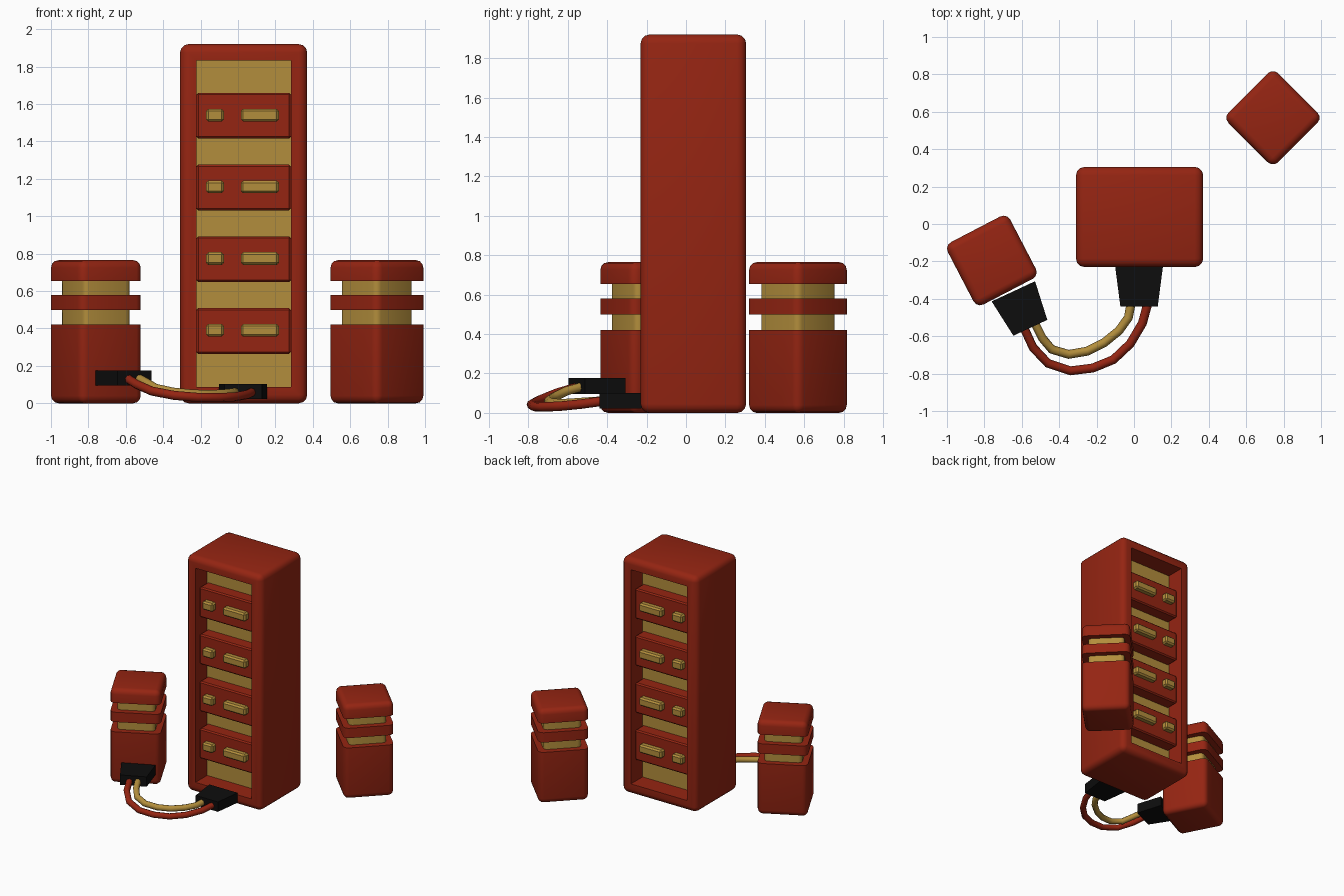
import bpy, bmesh, math
from mathutils import Matrix, Vector

cube = bpy.data.objects.get("Cube")
if cube:
    bpy.data.objects.remove(cube)


def material(name, rgb):
    m = bpy.data.materials.new(name)
    m.use_nodes = True
    m.diffuse_color = (*rgb, 1)
    m.node_tree.nodes["Principled BSDF"].inputs["Base Color"].default_value = (*rgb, 1)
    return m


RED = material("brick red", (0.30, 0.018, 0.006))
GOLD = material("dull gold", (0.45, 0.27, 0.045))
BLACK = material("plug black", (0.004, 0.004, 0.004))


def finish(bm, name, mats, matrix=Matrix(), smooth=True):
    bmesh.ops.remove_doubles(bm, verts=bm.verts, dist=0.0001)
    bmesh.ops.recalc_face_normals(bm, faces=bm.faces)
    mesh = bpy.data.meshes.new(name)
    bm.to_mesh(mesh)
    bm.free()
    for m in mats:
        mesh.materials.append(m)
    ob = bpy.data.objects.new(name, mesh)
    ob.matrix_world = matrix
    bpy.context.collection.objects.link(ob)
    if smooth:
        bpy.ops.object.select_all(action='DESELECT')
        ob.select_set(True)
        bpy.context.view_layer.objects.active = ob
        bpy.ops.object.shade_smooth_by_angle(angle=math.radians(40))
    return ob


STEPS = 3


def loft(levels, to_point, gold_span):
    """Skin rounded rectangles given as (level, half width, half height, radius)."""
    bm = bmesh.new()
    rings = []
    for w, hu, hv, r in levels:
        ring = []
        for k, (su, sv) in enumerate(((1, 1), (-1, 1), (-1, -1), (1, -1))):
            for i in range(STEPS + 1):
                a = math.pi / 2 * (k + i / STEPS)
                ring.append(bm.verts.new(to_point(su * (hu - r) + r * math.cos(a),
                                                  sv * (hv - r) + r * math.sin(a), w)))
        rings.append(ring)
    n = len(rings[0])
    for j, (a, b) in enumerate(zip(rings, rings[1:])):
        for i in range(n):
            f = bm.faces.new((a[i], a[(i + 1) % n], b[(i + 1) % n], b[i]))
            f.material_index = int(gold_span(j))
    for j, ring in ((-1, rings[0]), (len(rings), rings[-1])):
        bm.faces.new(ring).material_index = int(gold_span(j))
    return bm


def round_edge(start, direction, hu, hv, b):
    """Levels of a rounded end, from the flat end towards the full section."""
    out = []
    for i in range(STEPS + 1):
        t = math.pi / 2 * i / STEPS
        inset = b * (1 - math.sin(t))
        out.append((start + direction * b * (1 - math.cos(t)), hu - inset, hv - inset,
                    b * math.sin(t)))
    return out


def box(name, size, loc, mat, bevel):
    bm = bmesh.new()
    bmesh.ops.create_cube(bm, size=1)
    bmesh.ops.scale(bm, vec=size, verts=bm.verts)
    bmesh.ops.bevel(bm, geom=bm.edges[:], offset=bevel, segments=1, affect='EDGES')
    return finish(bm, name, [mat], Matrix.Translation(loc), smooth=False)


# Tower: rounded case, open at front and back, with gold recessed panels
CX, CZ, HX, HZ = 0.03, 0.96, 0.34, 0.96
FRONT, BACK, DEPTH, SINK = -0.23, 0.305, 0.15, 0.05
opening = (0.2525, 0.872, 0)
front_half = [(FRONT + DEPTH, *opening), (FRONT, *opening)] + round_edge(FRONT, 1, HX, HZ, 0.045)
back_half = [(FRONT + BACK - w, hu, hv, r) for w, hu, hv, r in reversed(front_half)]
tower_levels = front_half + back_half
finish(loft(tower_levels, lambda u, v, w: (CX + u, w, CZ + v),
            lambda j: j in (-1, len(tower_levels))), "tower_case", [RED, GOLD])

# Drawer units with a button and a handle, on both open sides
for side, face, inward in (("front", FRONT, 1), ("back", BACK, -1)):
    for i in range(4):
        z = 0.387 + 0.3835 * i
        box(f"{side}_drawer_{i + 1}", (0.505, DEPTH - SINK + 0.01, 0.245),
            (CX, face + inward * (SINK + DEPTH + 0.01) / 2, z), RED, 0.01)
        for part, x, width in (("button", -0.123, 0.096), ("handle", 0.117, 0.204)):
            box(f"{side}_{part}_{i + 1}", (width, 0.06, 0.068),
                (x, face + inward * (SINK - 0.015), z + 0.003), GOLD, 0.012)

# Small pillars with two gold grooves
H, B, NECK = 0.188, 0.04, 0.75
pillar = round_edge(0, 1, H, H, B)
first = len(pillar)
for low, high in ((0.42, 0.50), (0.58, 0.655)):
    full, thin = (H, H, B), (H * NECK, H * NECK, B * NECK)
    pillar += [(low, *full), (low, *thin), (high, *thin), (high, *full)]
pillar += list(reversed(round_edge(0.765, -1, H, H, B)))
for name, x, y, angle in (("right_pillar", -0.76, -0.195, 27.5), ("left_pillar", 0.743, 0.568, 45)):
    place = Matrix.Translation((x, y, 0)) @ Matrix.Rotation(math.radians(angle), 4, 'Z')
    finish(loft(pillar, lambda u, v, w: (u, v, w), lambda j: j in (first + 1, first + 5)),
           name, [RED, GOLD], place)

# Tapered cable plugs
for name, loc, angle in (("tower_plug", (0.027, -0.225, 0.062), 0),
                         ("pillar_plug", (-0.645, -0.36, 0.136), 25)):
    bm = bmesh.new()
    bmesh.ops.create_cube(bm, size=1)
    for v in bm.verts:
        half = 0.128 if v.co.y > 0 else 0.1
        v.co = (math.copysign(half, v.co.x), 0 if v.co.y > 0 else -0.215, v.co.z * 0.08)
    finish(bm, name, [BLACK], Matrix.Translation(loc) @ Matrix.Rotation(math.radians(angle), 4, 'Z'),
           smooth=False)

# Cables drooping from plug to plug
cables = {
    "gold_cable": (GOLD, [(-.015, -.42, .06), (-.03, -.5, .055), (-.08, -.57, .05), (-.16, -.635, .046),
                          (-.25, -.68, .05), (-.35, -.697, .06), (-.44, -.67, .08), (-.49, -.61, .11),
                          (-.535, -.52, .135)]),
    "red_cable": (RED, [(.075, -.42, .06), (.045, -.53, .045), (-.02, -.64, .034), (-.11, -.725, .03),
                        (-.22, -.77, .032), (-.34, -.785, .042), (-.46, -.745, .065), (-.54, -.66, .1),
                        (-.595, -.54, .135)]),
}
for name, (mat, points) in cables.items():
    curve = bpy.data.curves.new(name, 'CURVE')
    curve.dimensions = '3D'
    curve.bevel_depth = 0.024
    curve.bevel_resolution = 2
    spline = curve.splines.new('POLY')
    spline.points.add(len(points) - 1)
    spline.use_smooth = True
    for p, co in zip(spline.points, points):
        p.co = (*co, 1)
    curve.materials.append(mat)
    bpy.context.collection.objects.link(bpy.data.objects.new(name, curve))
